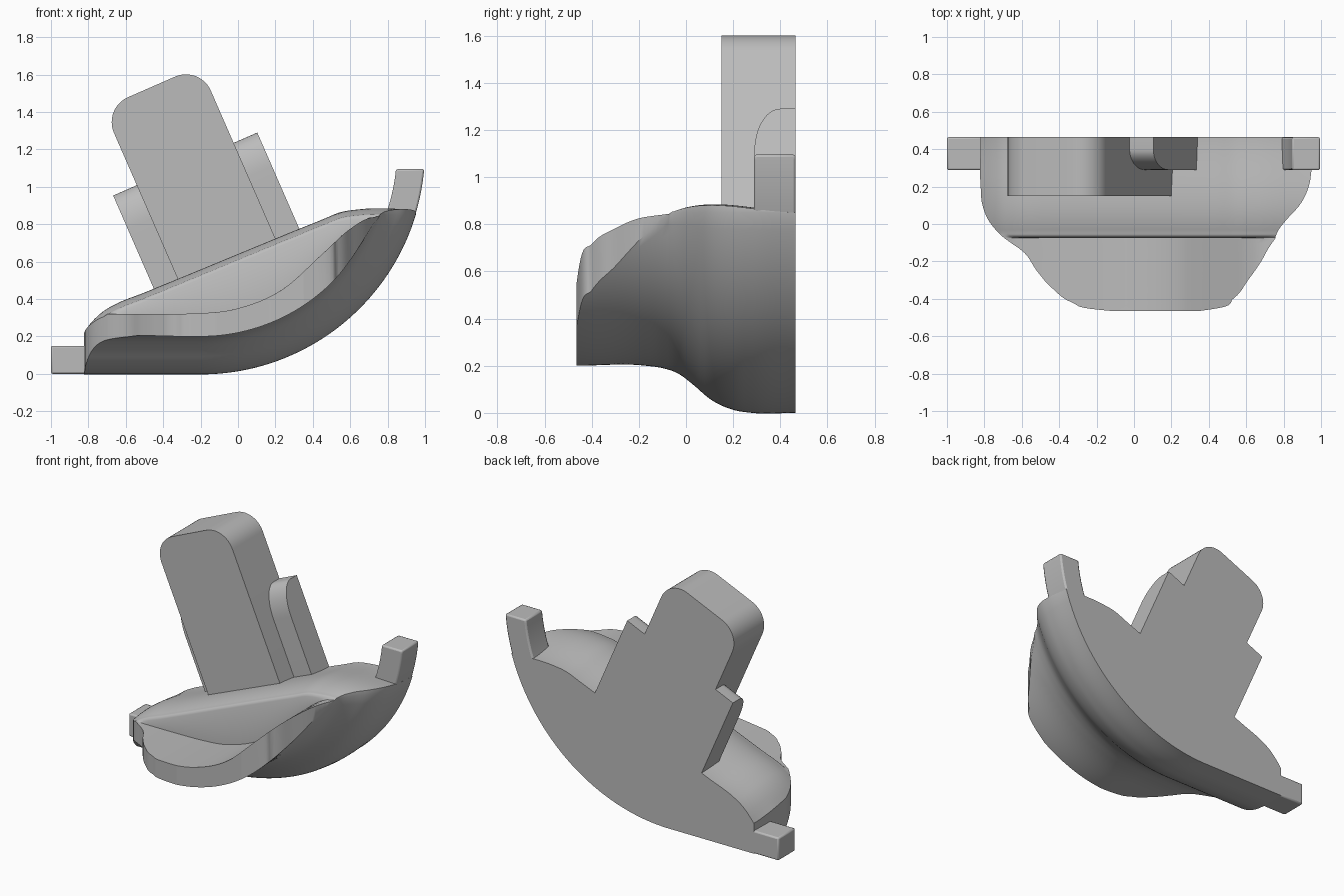
import bpy, bmesh, math
from mathutils import Vector

if "Cube" in bpy.data.objects:
    bpy.data.objects.remove(bpy.data.objects["Cube"])

grey = bpy.data.materials.new("plain_grey")
grey.use_nodes = True
COLOUR = (0.5, 0.5, 0.5, 1)
grey.diffuse_color = COLOUR
grey.node_tree.nodes["Principled BSDF"].inputs["Base Color"].default_value = COLOUR

BACK = 0.465           # flat rear plane
R, CX = 1.2, -0.2      # keel arc radius and centre
TILT = math.radians(23.6)
U = Vector((-math.sin(TILT), 0, math.cos(TILT)))   # along the stem
V = Vector((math.cos(TILT), 0, math.sin(TILT)))    # across the stem
BASE = Vector((-0.05, 0, 0.59))


def smooth_curve(points):
    """Smooth interpolating function through (input, output) points."""
    s = [(b[1] - a[1]) / (b[0] - a[0]) for a, b in zip(points, points[1:])]
    h = [b[0] - a[0] for a, b in zip(points, points[1:])]
    tangents = [s[0]] + [(h[i] * s[i - 1] + h[i - 1] * s[i]) / (h[i] + h[i - 1])
                         for i in range(1, len(s))] + [s[-1]]

    def value(x):
        x = min(max(x, points[0][0]), points[-1][0])
        i = 0
        while i < len(s) - 1 and x > points[i + 1][0]:
            i += 1
        t = (x - points[i][0]) / h[i]
        return ((1 + 2 * t) * (1 - t) ** 2 * points[i][1]
                + t * (1 - t) ** 2 * h[i] * tangents[i]
                + t * t * (3 - 2 * t) * points[i + 1][1]
                + t * t * (t - 1) * h[i] * tangents[i + 1])
    return value


def finish(name, bm, bevel=0):
    bmesh.ops.remove_doubles(bm, verts=bm.verts, dist=0.0005)
    bmesh.ops.recalc_face_normals(bm, faces=bm.faces)
    mesh = bpy.data.meshes.new(name)
    bm.to_mesh(mesh)
    bm.free()
    mesh.materials.append(grey)
    obj = bpy.data.objects.new(name, mesh)
    bpy.context.collection.objects.link(obj)
    bpy.ops.object.select_all(action='DESELECT')
    obj.select_set(True)
    bpy.context.view_layer.objects.active = obj
    bpy.ops.object.shade_smooth_by_angle(angle=math.radians(35))
    if bevel:
        mod = obj.modifiers.new("soft_edges", 'BEVEL')
        mod.width, mod.segments = bevel, 2
        mod.limit_method, mod.angle_limit = 'ANGLE', math.radians(50)
    return obj


def prism(name, points, direction, bevel=0):
    """Extrude a flat outline along a direction."""
    bm = bmesh.new()
    face = bm.faces.new([bm.verts.new(p) for p in points])
    ext = bmesh.ops.extrude_face_region(bm, geom=[face], use_keep_orig=True)
    verts = [g for g in ext["geom"] if isinstance(g, bmesh.types.BMVert)]
    bmesh.ops.translate(bm, verts=verts, vec=direction)
    return finish(name, bm, bevel)


# Body curves: sloping deck, lip top, underside rise and plan outline
deck = smooth_curve([(-.82, .2), (-.78, .25), (-.72, .305), (-.66, .34), (-.5, .405),
                     (.45, .795), (.55, .835), (.65, .85), (.95, .85)])
lip = smooth_curve([(-.85, .32), (-.35, .32), (-.25, .322), (0, .35), (.25, .46),
                    (.45, .64), (.6, .775), (.68, .825), (.76, .845)])
rise = smooth_curve([(-.465, .2), (-.17, .2), (-.1, .19), (-.03, .165), (.03, .12),
                     (.1, .06), (.2, .013), (.28, 0), (.465, 0)])
left_side = smooth_curve([(-.465, -.12), (-.455, -.22), (-.42, -.33), (-.35, -.43),
                          (-.25, -.52), (-.15, -.59), (-.07, -.7), (0, -.765),
                          (.1, -.81), (.2, -.82), (.465, -.82)])
right_lip = smooth_curve([(-.465, .35), (-.45, .45), (-.4, .53), (-.3, .61),
                          (-.2, .68), (-.12, .725), (-.075, .757)])
crest_drop = smooth_curve([(-.072, .02), (-.065, .006), (-.05, 0), (BACK, 0)])
STEP = -0.0735         # where the lip meets the deck wall


def underside(x, y):
    r = R - rise(y)
    return R - math.sqrt(max(r * r - max(x - CX, 0) ** 2, 0))


def right_side(y):
    if y < STEP:
        return right_lip(y)
    return CX + math.sqrt((R - rise(y)) ** 2 - (R - .85) ** 2)


def topside(x, y):
    if y < STEP:
        return min(lip(x), deck(x))
    return max(min(lip(x), deck(x)), deck(x) - crest_drop(y))


# Body: sections lofted from front to back
rows = [-BACK + (BACK - .075) * (i / 28) ** 2 for i in range(29)]
rows += [-.072, -.065, -.058] + [-.05 + (BACK + .05) * i / 28 for i in range(29)]
COLS = 72
bm = bmesh.new()
lower, upper = [], []
for y in rows:
    x0, x1 = left_side(y), right_side(y)
    xs = [x0 + (x1 - x0) * i / COLS for i in range(COLS + 1)]
    upper.append([bm.verts.new((x, y, topside(x, y))) for x in xs])
    lower.append([bm.verts.new((x, y, min(underside(x, y), topside(x, y) - .002)))
                  for x in xs])
for grid in (lower, upper):
    for a, b in zip(grid, grid[1:]):
        for i in range(COLS):
            bm.faces.new((a[i], a[i + 1], b[i + 1], b[i]))
for row in (0, -1):
    for i in range(COLS):
        bm.faces.new((lower[row][i], lower[row][i + 1], upper[row][i + 1], upper[row][i]))
for col in (0, -1):
    for j in range(len(rows) - 1):
        bm.faces.new((lower[j][col], lower[j + 1][col], upper[j + 1][col], upper[j][col]))
finish("body", bm)

# Stem: tilted block with rounded top corners
HALF, LENGTH, ROUND = 0.2825, 1.03, 0.145
outline = [(-HALF, -.05), (HALF, -.05)]
for side, start in ((1, 0), (-1, 90)):
    for i in range(13):
        a = math.radians(start + 90 * i / 12)
        outline.append((side * (HALF - ROUND) + ROUND * math.cos(a),
                        LENGTH - ROUND + ROUND * math.sin(a)))
front = Vector((0, 0.15, 0))
prism("stem", [BASE + V * v + U * u + front for v, u in outline],
      Vector((0, BACK - 0.15, 0)))

# Ribs either side of the stem, rounded at the front top
RIB_FRONT, RIB_TOP = 0.29, 0.58
profile = [(BACK, -.04), (RIB_FRONT, -.04)]
for i in range(13):
    a = math.radians(90 * i / 12)
    profile.append((RIB_FRONT + .11 * (1 - math.cos(a)), RIB_TOP - .2 * (1 - math.sin(a))))
profile.append((BACK, RIB_TOP))
for name, side in (("left_rib", 1), ("right_rib", -1)):
    prism(name, [BASE + V * side * (HALF - .01) + U * u + Vector((0, y, 0))
                 for y, u in profile], V * side * 0.148)

# End tabs: a low block on one side, a curved horn on the other
TAB_FRONT = 0.288
depth = Vector((0, BACK - TAB_FRONT, 0))
prism("right_tab", [(x, TAB_FRONT, z) for x, z in
                    ((-1, 0), (-.79, 0), (-.79, .15), (-1, .15))], depth, 0.01)


def arc(radius, z):
    return (CX + math.sqrt(radius ** 2 - (R - z) ** 2), TAB_FRONT, z)


heights = [.835 + .26 * i / 12 for i in range(13)]
prism("left_tab", [arc(R, z) for z in heights]
      + [arc(1.05, z) for z in reversed(heights)], depth, 0.01)
